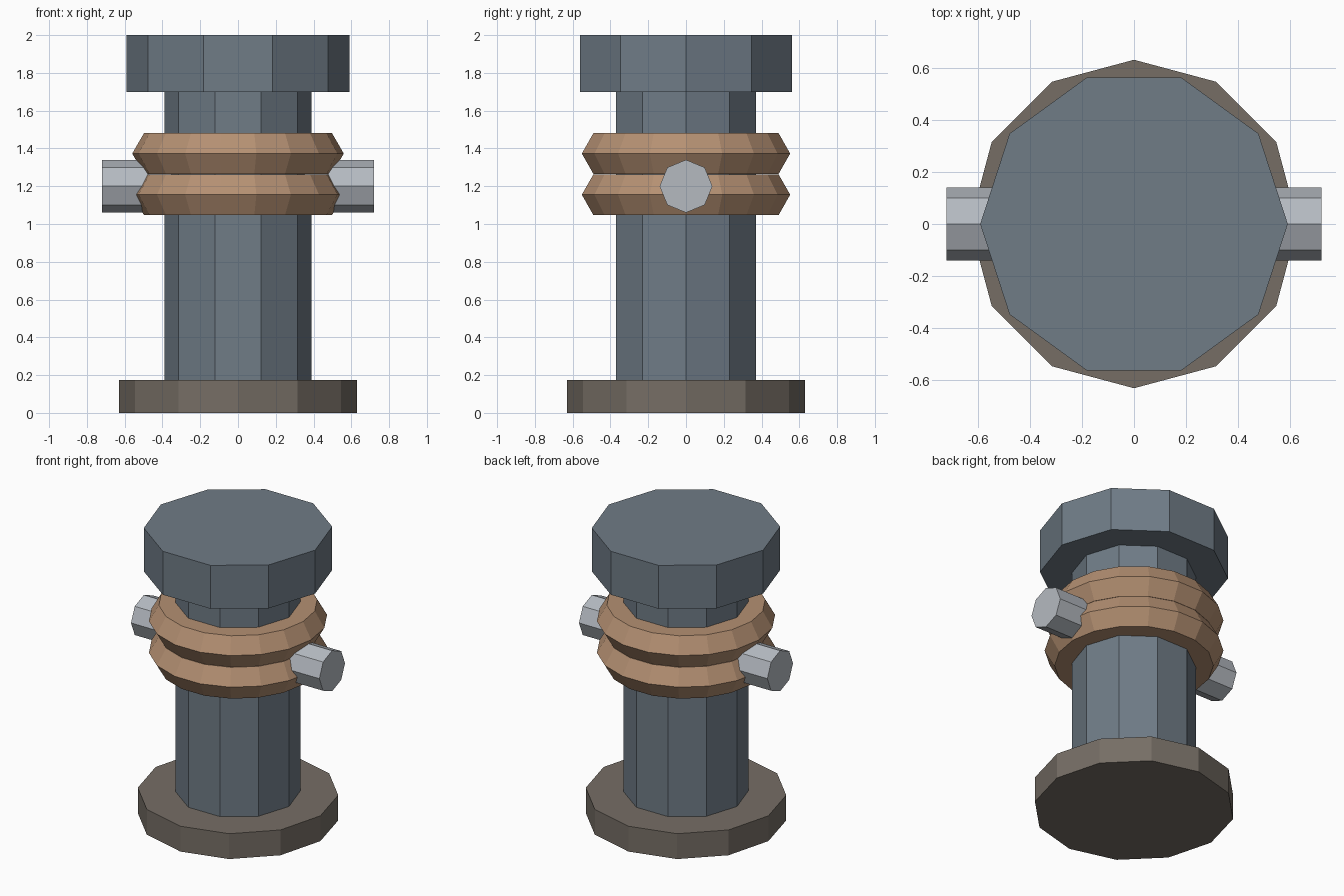
import bpy
from math import pi

if "Cube" in bpy.data.objects:
    bpy.data.objects.remove(bpy.data.objects["Cube"])


def material(name, rgb):
    m = bpy.data.materials.new(name)
    m.diffuse_color = (*rgb, 1)
    m.use_nodes = True
    m.node_tree.nodes["Principled BSDF"].inputs["Base Color"].default_value = m.diffuse_color
    return m


iron = material("dark_iron", (0.16, 0.20, 0.24))
stone = material("brown_stone", (0.18, 0.155, 0.13))
rope = material("tan_rope", (0.46, 0.28, 0.17))
steel = material("light_steel", (0.46, 0.49, 0.53))


def finish(name, mat):
    ob = bpy.context.object
    ob.name = name
    ob.data.materials.append(mat)


def drum(name, sides, radius, z0, z1, mat):
    bpy.ops.mesh.primitive_cylinder_add(
        vertices=sides, radius=radius, depth=z1 - z0,
        location=(0, 0, (z0 + z1) / 2), rotation=(0, 0, pi / 2))
    finish(name, mat)


# Base plate, post and cap
drum("base", 12, 0.63, 0.0, 0.175, stone)
drum("post", 10, 0.39, 0.175, 1.70, iron)
drum("cap", 10, 0.59, 1.70, 2.0, iron)

# Cross bar through the post
bpy.ops.mesh.primitive_cylinder_add(
    vertices=8, radius=0.14, depth=1.44,
    location=(0, 0, 1.2), rotation=(0, pi / 2, 0))
finish("cross_bar", steel)

# Two stacked rope coils
for name, z in (("lower_rope_coil", 1.155), ("upper_rope_coil", 1.373)):
    bpy.ops.mesh.primitive_torus_add(
        major_radius=0.435, minor_radius=0.125,
        major_segments=18, minor_segments=6, location=(0, 0, z))
    finish(name, rope)
